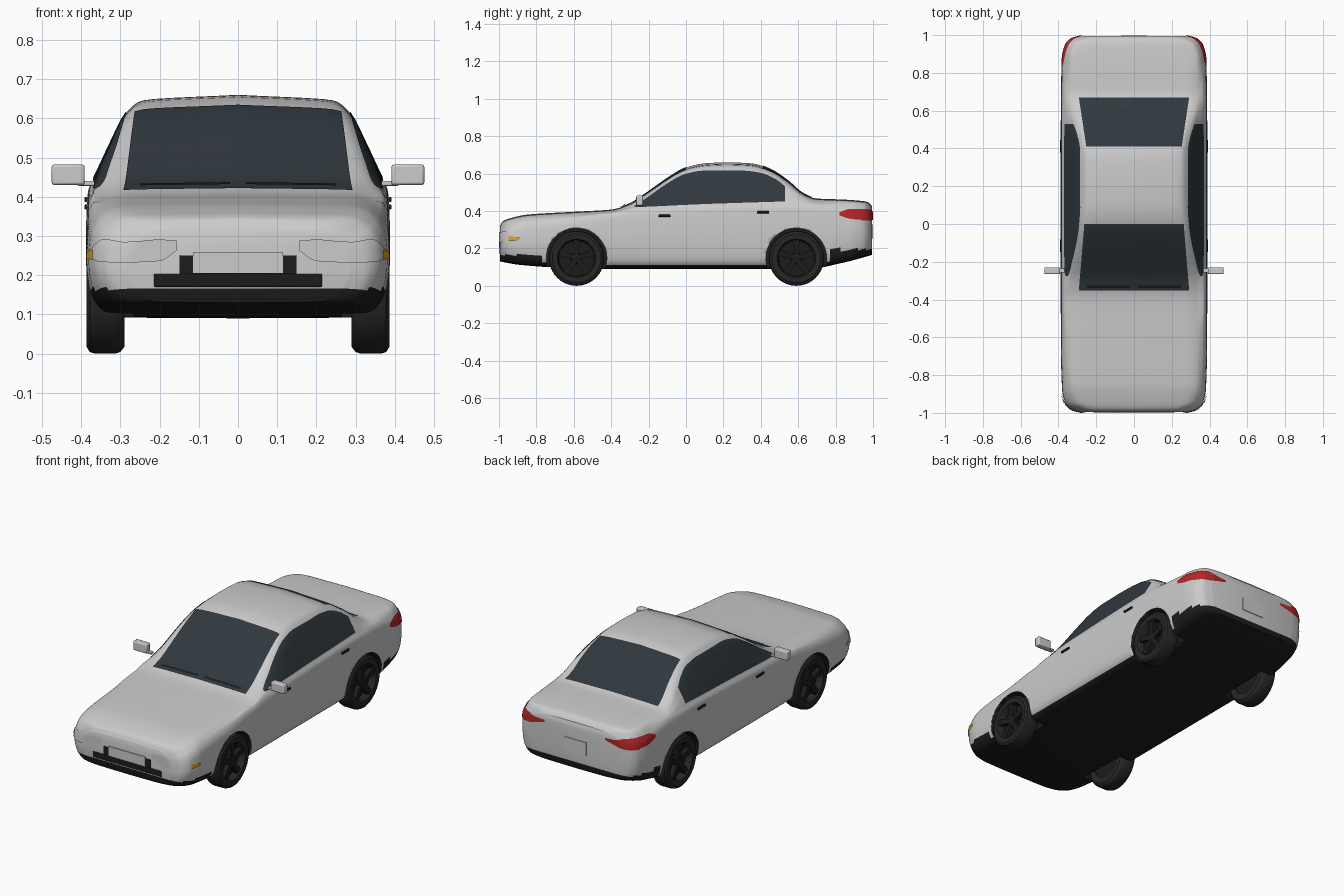
import bpy, bmesh, math
from mathutils import Vector
from mathutils.bvhtree import BVHTree

if "Cube" in bpy.data.objects:
    bpy.data.objects.remove(bpy.data.objects["Cube"])


def material(name, r, g, b):
    m = bpy.data.materials.new(name)
    m.diffuse_color = (r, g, b, 1)
    m.use_nodes = True
    m.node_tree.nodes["Principled BSDF"].inputs["Base Color"].default_value = m.diffuse_color
    return m


PAINT = material("paint", .62, .62, .62)
BLACK = material("black_trim", .012, .012, .012)
GLASS = material("dark_glass", .03, .04, .048)
TYRE = material("tyre_rubber", .02, .02, .02)
RED = material("red_lens", .45, .02, .02)
AMBER = material("amber_lens", .7, .35, .02)
CLEAR = material("clear_lens", .8, .8, .8)


def make(name, verts, faces, mats, angle=35):
    me = bpy.data.meshes.new(name)
    me.from_pydata([tuple(v) for v in verts], [], faces)
    for m in mats:
        me.materials.append(m)
    bm = bmesh.new()
    bm.from_mesh(me)
    bmesh.ops.recalc_face_normals(bm, faces=bm.faces)
    bm.to_mesh(me)
    bm.free()
    ob = bpy.data.objects.new(name, me)
    bpy.context.collection.objects.link(ob)
    bpy.ops.object.select_all(action='DESELECT')
    bpy.context.view_layer.objects.active = ob
    ob.select_set(True)
    bpy.ops.object.shade_smooth_by_angle(angle=math.radians(angle))
    return ob


def curve(keys, t):
    """Monotone smooth curve through (t, value) keys."""
    n = len(keys)
    d = [(keys[i+1][1]-keys[i][1])/(keys[i+1][0]-keys[i][0]) for i in range(n-1)]
    m = [d[0]] + [0 if a*b <= 0 else 2*a*b/(a+b) for a, b in zip(d, d[1:])] + [d[-1]]
    i = 0
    while i < n-2 and t > keys[i+1][0]:
        i += 1
    h = keys[i+1][0]-keys[i][0]
    s = min(1, max(0, (t-keys[i][0])/h))
    return ((2*s**3-3*s*s+1)*keys[i][1] + (s**3-2*s*s+s)*h*m[i]
            + (3*s*s-2*s**3)*keys[i+1][1] + (s**3-s*s)*h*m[i+1])


# body: lofted from cross-sections along y
TOP = [(-1, .32), (-.985, .345), (-.95, .36), (-.85, .381), (-.6, .396), (-.4, .408), (-.3, .44), (-.2, .505),
       (-.1, .575), (0, .632), (.1, .655), (.22, .66), (.35, .655), (.45, .625), (.55, .56), (.63, .493),
       (.7, .467), (.85, .461), (.96, .452), (.985, .443), (1, .425)]
WIDTH = [(-1, .285), (-.985, .335), (-.95, .365), (-.88, .381), (-.6, .388), (.6, .388), (.88, .382),
         (.95, .366), (.985, .335), (1, .285)]
BELT = [(-1, .27), (-.95, .31), (-.85, .335), (-.6, .36), (-.3, .405), (0, .425), (.5, .44), (.7, .43), (1, .395)]
BOTTOM = [(-1, .13), (-.9, .113), (-.7, .098), (-.4, .09), (.65, .09), (.85, .125), (1, .165)]
ROOF_X = [(-1, .235), (-.95, .305), (-.85, .33), (-.4, .335), (-.2, .318), (0, .29), (.15, .28), (.35, .28),
          (.5, .298), (.66, .33), (.88, .335), (.96, .31), (1, .235)]
DROP = [(-1, .015), (-.4, .012), (-.1, .03), (.1, .04), (.4, .04), (.65, .015), (1, .012)]


def half_section(y):
    zt, w, zs, zb, rx, d = (curve(k, y) for k in (TOP, WIDTH, BELT, BOTTOM, ROOF_X, DROP))
    zr = zt - d
    p6 = (w-.02, min(zs+.005, zr-.006))
    pts = [(0, zb), (w*.5, zb+.001), (w-.06, zb+.004), (w-.013, zb+.045), (w, zb+(zs-zb)*.55),
           (w-.005, zs-.03), p6, (p6[0]+(rx-p6[0])*.5+.004, (p6[1]+zr)/2), (rx, zr),
           (rx*.86, zt-d*.35), (0, zt)]
    sub = 5
    xs, zs2 = [(i, p[0]) for i, p in enumerate(pts)], [(i, p[1]) for i, p in enumerate(pts)]
    return [(curve(xs, j/sub), curve(zs2, j/sub)) for j in range((len(pts)-1)*sub+1)]


STATIONS = [-math.cos(math.pi*i/96) for i in range(97)]
verts, faces = [], []
for y in STATIONS:
    h = half_section(y)
    verts += [(x, y*.995, z) for x, z in h] + [(-x, y*.995, z) for x, z in h[-2:0:-1]]
H = len(h)
N = 2*H-2
for i in range(len(STATIONS)-1):
    for j in range(N):
        k = (j+1) % N
        faces.append((i*N+j, i*N+k, (i+1)*N+k, (i+1)*N+j))
for base in (0, (len(STATIONS)-1)*N):
    for j in range(H-1):
        ring = [j, j+1, (N-j-1) % N, (N-j) % N]
        faces.append([base+v for v in dict.fromkeys(ring)])
body = make("car_body", verts, faces, [PAINT, BLACK])
for f in body.data.polygons:
    c = f.center
    if f.normal.z < -.6 or (c.y < -.76 and c.z < .165) or (c.y > .76 and c.z < .195):
        f.material_index = 1
tree = BVHTree.FromPolygons([v.co for v in body.data.vertices], [p.vertices[:] for p in body.data.polygons])


# wheel arches
def lathe(profile, n=40, cx=0, cy=0, cz=0, closed=False):
    """Spin (x, radius) points about the x axis."""
    vs, fs, m = [], [], len(profile)
    for i in range(n):
        a = 2*math.pi*i/n
        vs += [(cx+x, cy+r*math.cos(a), cz+r*math.sin(a)) for x, r in profile]
    for i in range(n):
        k = (i+1) % n
        for j in range(m if closed else m-1):
            l = (j+1) % m
            fs.append((i*m+j, i*m+l, k*m+l, k*m+j))
    if not closed:
        fs += [[i*m for i in range(n)], [i*m+m-1 for i in range(n)]]
    return vs, fs


WHEELS = [(s, y) for s in (-1, 1) for y in (-.585, .59)]
R = .147
verts, faces = [], []
for s, y in WHEELS:
    v, f = lathe([(s*.265, .162), (s*.5, .162)], 48, 0, y, R)
    faces += [[len(verts)+i for i in q] for q in f]
    verts += v
cutter = make("wheel_arch_cutter", verts, faces, [PAINT, BLACK])
for f in cutter.data.polygons:
    f.material_index = 1
cutter.hide_render = True
cutter.hide_set(True)
cut = body.modifiers.new("wheel_arches", 'BOOLEAN')
cut.object, cut.operation, cut.solver = cutter, 'DIFFERENCE', 'EXACT'


def box(name, centre, size, mat=None, bevel=0):
    x, y, z = (v/2 for v in size)
    vs = [Vector(centre)+Vector((a, b, c)) for a in (-x, x) for b in (-y, y) for c in (-z, z)]
    fs = [(0, 1, 3, 2), (4, 5, 7, 6), (0, 1, 5, 4), (2, 3, 7, 6), (0, 2, 6, 4), (1, 3, 7, 5)]
    ob = make(name, vs, fs, [mat] if mat else [])
    if bevel:
        b = ob.modifiers.new("bevel", 'BEVEL')
        b.width, b.segments = bevel, 2
    return ob


# wheels
for s, y in WHEELS:
    tag = ("left" if s < 0 else "right") + ("_front" if y < 0 else "_rear")
    tyre = [(.292, .095), (.29, .13), (.3, .143), (.312, R), (.365, R), (.378, .143), (.386, .13),
            (.384, .103), (.376, .097), (.34, .094)]
    make("tyre_"+tag, *lathe([(s*x, r) for x, r in tyre], 40, 0, y, R, True), [TYRE])
    make("rim_"+tag, *lathe([(s*x, r) for x, r in [(.3, .096), (.345, .096), (.345, .03), (.372, .026), (.375, .012)]],
                            32, 0, y, R), [BLACK])
    vs, fs = [], []
    for i in range(5):
        a = math.pi/2 + i*2*math.pi/5
        for x, r, w in ((.345, .015, .012), (.373, .015, .012), (.352, .097, .017), (.377, .097, .017)):
            for t in (-w, w):
                vs.append((s*x, y+r*math.cos(a)-t*math.sin(a), R+r*math.sin(a)+t*math.cos(a)))
        b = 8*i
        fs += [[b+q for q in f] for f in ((0, 1, 3, 2), (4, 5, 7, 6), (0, 1, 5, 4), (2, 3, 7, 6), (0, 2, 6, 4), (1, 3, 7, 5))]
    make("spokes_"+tag, vs, fs, [BLACK])


def patch(name, low, high, view, mat, s=1, nu=28, nv=10, lift=.003):
    """Panel between two curves, projected onto the body from one view."""
    vs, fs = [], []
    a, b = max(low[0][0], high[0][0]), min(low[-1][0], high[-1][0])
    for i in range(nu+1):
        u = a+(b-a)*i/nu
        for j in range(nv+1):
            v = curve(low, u)*(1-j/nv)+curve(high, u)*j/nv
            o, d = {"front": ((s*u, -3, v), (0, 1, 0)), "rear": ((s*u, 3, v), (0, -1, 0)),
                    "side": ((s*3, u, v), (-s, 0, 0)), "top": ((s*v, u, 3), (0, 0, -1))}[view]
            p, n, _, _ = tree.ray_cast(Vector(o), Vector(d))
            vs.append(p + n*(lift if n.dot(Vector(d)) < 0 else -lift))
    for i in range(nu):
        for j in range(nv):
            k = i*(nv+1)+j
            fs.append((k, k+1, k+nv+2, k+nv+1))
    ob = make(name, vs, fs, [mat])
    if ob.data.polygons[0].normal.dot(Vector(d)) > 0:
        ob.data.flip_normals()
    return ob


# windscreens
patch("windscreen", [(-.35, -.292), (0, -.262)], [(-.35, .292), (0, .262)], "top", GLASS, nv=24)
patch("rear_window", [(.41, -.252), (.67, -.292)], [(.41, .252), (.67, .292)], "top", GLASS, nv=24)

for s, tag in ((-1, "left"), (1, "right")):
    # side glass
    patch("side_window_"+tag, [(-.275, .418), (.1, .436), (.53, .45)],
          [(-.275, .425), (-.2, .475), (-.1, .545), (0, .597), (.1, .614), (.3, .614), (.4, .602), (.48, .568), (.53, .53)],
          "side", GLASS, s, nu=40)
    # lamps
    patch("headlight_"+tag, [(.157, .262), (.2, .236), (.3, .232), (.35, .234), (.376, .245)],
          [(.157, .288), (.2, .291), (.29, .284), (.34, .291), (.376, .262)], "front", CLEAR, s, lift=.005)
    patch("indicator_"+tag, [(-.945, .238), (-.89, .245)], [(-.945, .265), (-.89, .258)], "side", AMBER, s, 8, 4, .008)
    patch("tail_light_"+tag, [(.19, .376), (.25, .362), (.3, .35), (.365, .348)],
          [(.19, .388), (.25, .392), (.3, .405), (.365, .41)], "rear", RED, s, lift=.004)
    patch("tail_light_side_"+tag, [(.82, .376), (.88, .358), (.97, .35)],
          [(.82, .392), (.88, .41), (.97, .408)], "side", RED, s, 16, 6, .004)
    # mirror on its stalk
    box("mirror_"+tag, (s*.433, -.248, .456), (.084, .036, .052), None, .006)
    box("mirror_stalk_"+tag, (s*.388, -.246, .434), (.045, .024, .012), None, .003)
    # door handles
    for y, z, end in ((-.115, .374, "front"), (.412, .393, "rear")):
        box("door_handle_%s_%s" % (end, tag), (s*.384, y, z), (.016, .066, .012), BLACK, .003)

# wipers
for x, tag in ((-.25, "left"), (.02, "right")):
    patch("wiper_"+tag, [(-.335, x), (-.322, x)], [(-.335, x+.23), (-.322, x+.23)], "top", BLACK, 1, 2, 12, .008)

# front grille and number plates
box("lower_grille", (0, -.991, .187), (.43, .014, .034), BLACK, .004)
box("plate_recess", (0, -.991, .226), (.3, .012, .05), BLACK, .003)
box("front_plate", (0, -.994, .232), (.23, .012, .054), CLEAR)
box("rear_plate", (0, .994, .29), (.14, .01, .075), CLEAR)
